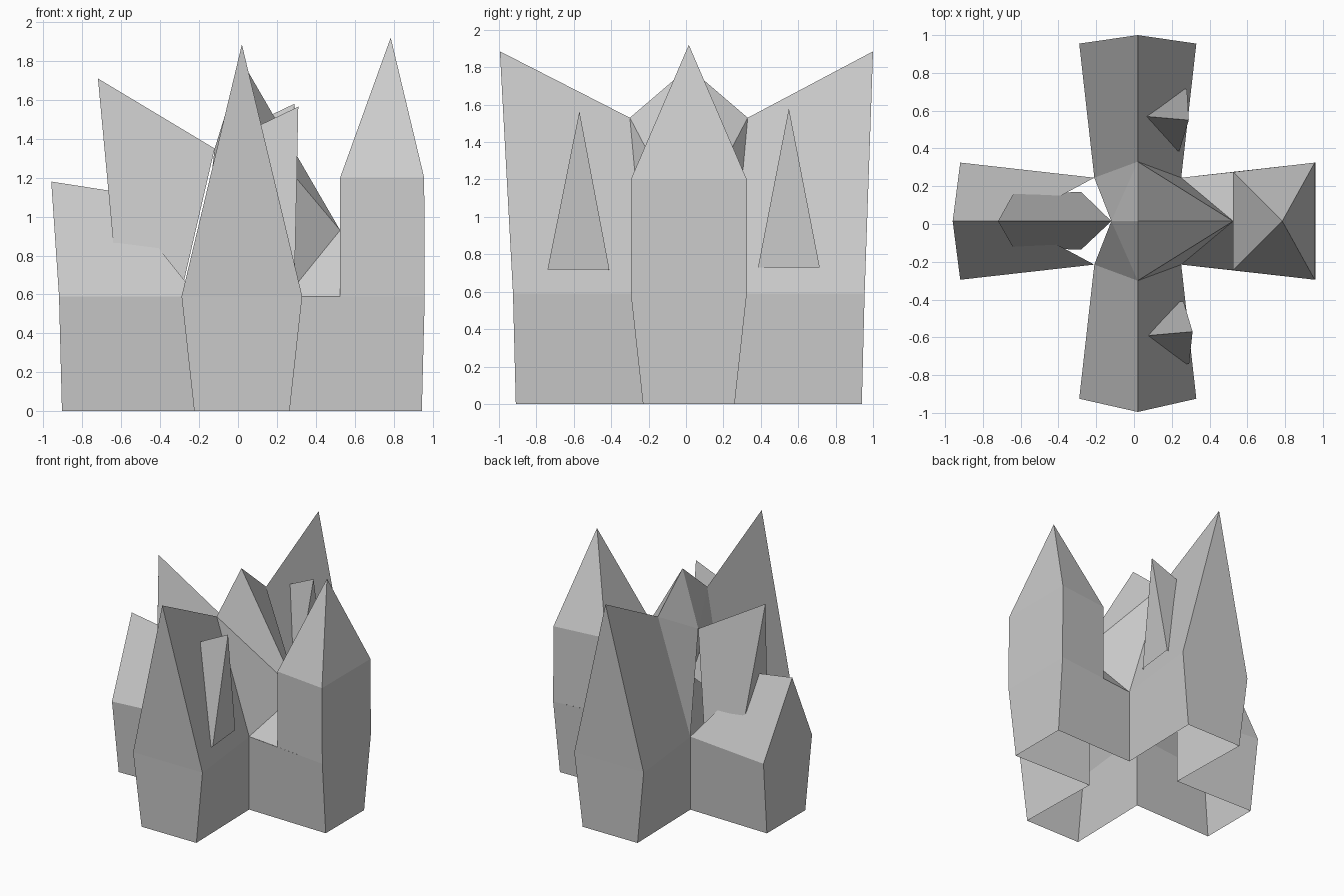
import bpy
from mathutils import Vector, Matrix
from math import radians

if "Cube" in bpy.data.objects:
    bpy.data.objects.remove(bpy.data.objects["Cube"])

CX, CY = 0.02, 0.015            # crossing centre
EAVE = 0.59


def build(name, polys):
    """Flat-faced object from a list of polygons; equal corners are shared."""
    verts, faces = [], []
    for poly in polys:
        face = []
        for p in poly:
            p = tuple(round(c, 4) for c in p)
            if p not in verts:
                verts.append(p)
            face.append(verts.index(p))
        faces.append(face)
    mesh = bpy.data.meshes.new(name)
    mesh.from_pydata(verts, [], faces)
    obj = bpy.data.objects.new(name, mesh)
    bpy.context.collection.objects.link(obj)
    return obj


def arm_frame(angle):
    return Matrix.Translation((CX, CY, 0)) @ Matrix.Rotation(radians(angle), 4, 'Z')


# Arm-local points: d runs outward, s sideways
def low(s): return (0.925, 0.245 * s, 0)
def eave(s): return (0.94, 0.31 * s, EAVE)
def corner(s, z=EAVE): return (0.23, 0.23 * s, z)


# Four arms: name, angle, ridge tip, inner ridge end (right arm ends in the tower)
arms = [("front", -90, (1.01, 0, 1.885), (0.315, 0, 1.53)),
        ("back", 90, (0.985, 0, 1.885), (0.315, 0, 1.53)),
        ("left", 180, (0.98, 0, 1.18), (0.66, 0, 1.13)),
        ("right", 0, None, (0.505, 0, 0.93))]

for name, angle, tip, inner in arms:
    walls = [[low(-1), low(1), eave(1), eave(-1)]]
    for s in (-1, 1):
        walls.append([corner(s, 0), low(s), eave(s), corner(s)][::-s])
    roof = []
    if tip:
        walls.append([eave(-1), eave(1), tip])
        for s in (-1, 1):
            roof.append([corner(s), eave(s), tip, inner][::-s])
    else:
        for s in (-1, 1):
            roof.append([corner(s), (0.505, 0.26 * s, EAVE), inner][::-s])
    build(name + "_walls", walls).matrix_world = arm_frame(angle)
    build(name + "_roof", roof).matrix_world = arm_frame(angle)

# Central roof: peak with facets running to the four ridge ends
peak = (0, 0, 1.80)
right_end, left_end = (0.505, 0, 0.93), (-0.14, 0, 1.35)
facets = []
for t in (-1, 1):
    ridge_end = (0, 0.315 * t, 1.53)
    for s, side in ((1, right_end), (-1, left_end)):
        facets.append([peak, side, ridge_end][::s * t])
        facets.append([ridge_end, side, (0.23 * s, 0.23 * t, EAVE)][::s * t])
build("central_roof", facets).matrix_world = arm_frame(0)

# Right tower with pyramid spire
def inn(s, z): return (0.505, 0.26 * s, z)
def out(s, z): return (0.937 if z > 1 else 0.94, 0.31 * s, z)
top, spire = 1.2, (0.765, 0, 1.92)
tower = [[out(-1, EAVE), out(1, EAVE), out(1, top), out(-1, top)],
         [inn(1, EAVE), right_end, inn(-1, EAVE), inn(-1, top), inn(1, top)]]
for s in (-1, 1):
    tower.append([inn(s, EAVE), out(s, EAVE), out(s, top), inn(s, top)][::-s])
ring = [inn(-1, top), out(-1, top), out(1, top), inn(1, top)]
spire_faces = [[ring[i], ring[(i + 1) % 4], spire] for i in range(4)]
build("tower_walls", tower).matrix_world = arm_frame(0)
build("tower_spire", spire_faces).matrix_world = arm_frame(0)

# Large dormer on the left arm
d_tip, d_in = (-0.72, CY, 1.71), (CX - 0.14, CY, 1.35)
dormer = [[(-0.64, 0.158, 0.85), (-0.64, -0.125, 0.85), d_tip]]
for s in (-1, 1):
    y = 0.017 + 0.141 * s
    dormer.append([d_tip, (-0.64, y, 0.85), (-0.28, y + 0.012 * s, 0.66), d_in][::s])
build("left_dormer", dormer)

# Small dormers facing right on the front and back arms
small = {"front_dormer": [(0.292, -0.74, 0.72), (0.262, -0.41, 0.72), (0.31, -0.57, 1.565)],
         "back_dormer": [(0.24, 0.385, 0.73), (0.28, 0.715, 0.73), (0.29, 0.55, 1.58)]}
for name, gable in small.items():
    gable = [Vector(p) for p in gable]
    shift = Vector((-0.23, 0.02 if "back" in name else -0.02, -0.11))
    a, b, c = gable
    build(name, [[a, b, c], [b, b + shift, c + shift, c], [c, c + shift, a + shift, a]])
